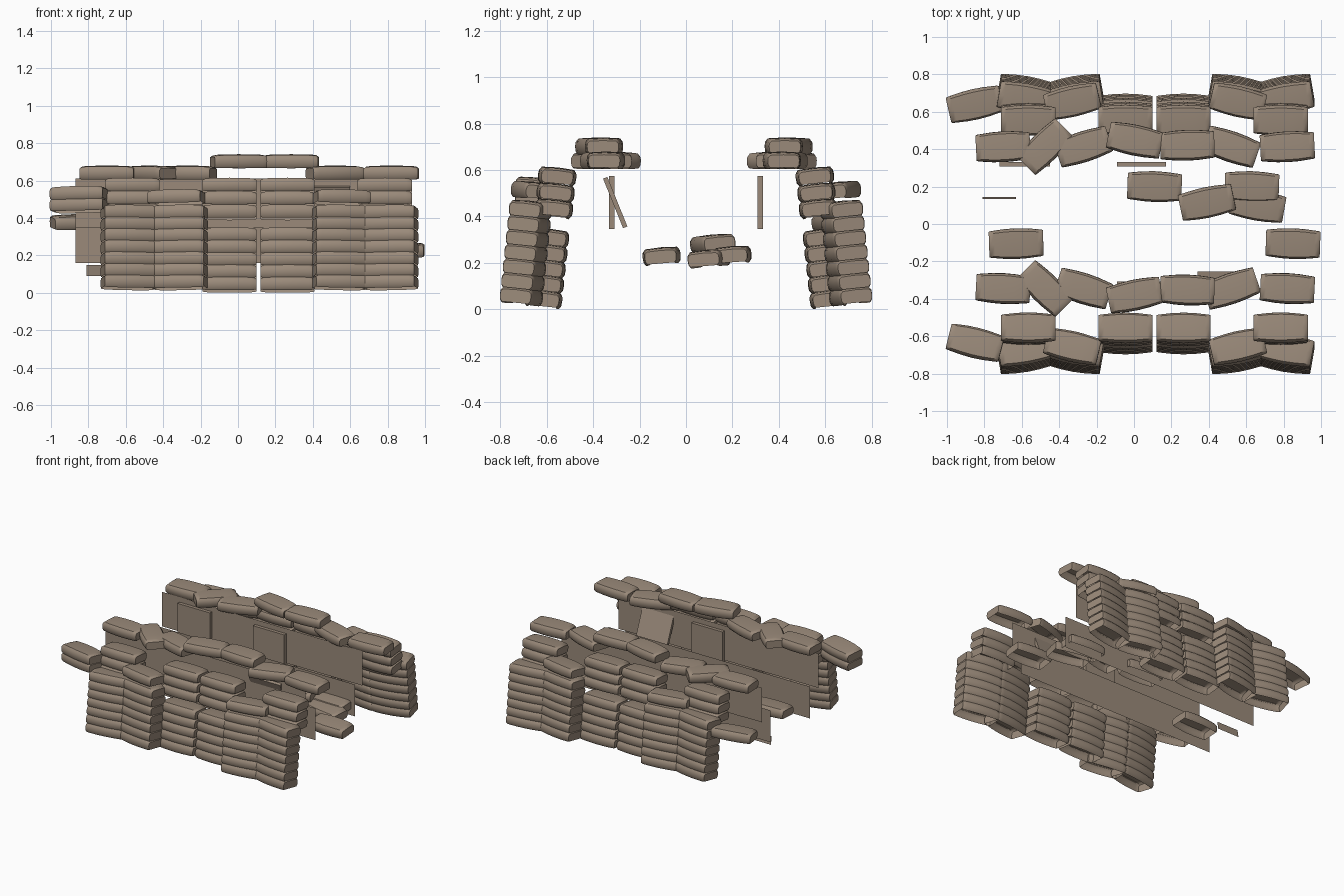
import bpy, bmesh, math
from mathutils import Matrix

if "Cube" in bpy.data.objects:
    bpy.data.objects.remove(bpy.data.objects["Cube"])


def material(name, rgb):
    m = bpy.data.materials.new(name)
    m.diffuse_color = (*rgb, 1)
    m.use_nodes = True
    m.node_tree.nodes["Principled BSDF"].inputs["Base Color"].default_value = m.diffuse_color
    return m


earth = material("burlap_brown", (0.325, 0.255, 0.195))


# One sandbag: a lofted shell, open underneath, shared by every bag
def make_bag_mesh():
    bm = bmesh.new()
    section = [(-.42, -.5), (-.485, -.32), (-.5, 0), (-.485, .26), (-.42, .45),
               (0, .5), (.42, .45), (.485, .26), (.5, 0), (.485, -.32), (.42, -.5)]
    stations = [(-.145, .136, .048), (-.135, .143, .064), (-.115, .148, .070),
                (-.06, .160, .074), (0, .165, .075), (.06, .160, .074),
                (.115, .148, .070), (.135, .143, .064), (.145, .136, .048)]
    rings = [[bm.verts.new((x, w * y, h * z if z > 0 else (h * .4 + .045) * z)) for y, z in section]
             for x, w, h in stations]
    for a, b in zip(rings, rings[1:]):
        for i in range(len(section) - 1):
            bm.faces.new((a[i], a[i + 1], b[i + 1], b[i]))
    bm.faces.new(rings[0])
    bm.faces.new(rings[-1])
    bmesh.ops.recalc_face_normals(bm, faces=bm.faces)
    if sum(f.normal.z * f.calc_area() for f in bm.faces) < 0:
        bmesh.ops.reverse_faces(bm, faces=bm.faces)
    for f in bm.faces:
        f.smooth = True
    for e in bm.edges:
        if len(e.link_faces) == 2 and e.calc_face_angle() > math.radians(45):
            e.smooth = False
    me = bpy.data.meshes.new("sandbag")
    bm.to_mesh(me)
    bm.free()
    me.materials.append(earth)
    return me


bag_mesh = make_bag_mesh()


def bag(name, x, y, z, yaw=0, tilt=0):
    ob = bpy.data.objects.new(name, bag_mesh)
    bpy.context.collection.objects.link(ob)
    ob.matrix_world = (Matrix.Translation((x, y, z)) @ Matrix.Rotation(math.radians(tilt), 4, 'X')
                       @ Matrix.Rotation(math.radians(yaw), 4, 'Z'))


# Upright board; thickness 0 gives a single sheet
def board(name, x0, x1, y, z0, z1, thick=0, tilt=0):
    bm = bmesh.new()
    if thick:
        bmesh.ops.create_cube(bm, size=1, matrix=Matrix.Diagonal((x1 - x0, thick, z1 - z0, 1)))
    else:
        bmesh.ops.create_grid(bm, x_segments=1, y_segments=1, size=.5,
                              matrix=Matrix.Rotation(math.pi / 2, 4, 'X')
                              @ Matrix.Diagonal((x1 - x0, z1 - z0, 1, 1)))
    me = bpy.data.meshes.new(name)
    bm.to_mesh(me)
    bm.free()
    me.materials.append(earth)
    ob = bpy.data.objects.new(name, me)
    bpy.context.collection.objects.link(ob)
    ob.location = ((x0 + x1) / 2, y, (z0 + z1) / 2)
    ob.rotation_euler.x = math.radians(tilt)


# Two mirrored walls: s = -1 is the front one, s = 1 the back one
for s, side in ((-1, "front"), (1, "back")):
    def wall_bag(part, x, y, z, yaw=0, tilt=6):
        bag(f"{side}_{part}", x, s * y, z, s * yaw, s * tilt)

    # outer leaning stacks, set at alternating angles
    for x, yaw, extra in ((-.58, -10, 0), (-.315, 10, 1), (.55, -10, 1), (.81, 10, 0)):
        for i in range(7):
            z = .058 + .062 * i
            wall_bag("outer_stack_bag", x, .715 - .105 * z, z, yaw)
        if extra:
            wall_bag("outer_top_bag", x - .015 if x < 0 else x + .005, .655, .512, yaw * 1.3)
    # straight inner stacks, with a gap in the middle ones
    for x in (-.045, .265):
        for z in (.045, .111, .177, .243, .309, .432, .503, .574):
            wall_bag("inner_stack_bag", x, .62 - .112 * z, z)
    for x in (-.565, .785):
        for z in (.436, .505, .574):
            wall_bag("upper_stack_bag", x, .612 - .1 * z, z)

    # loose bags along the parapet
    off = .345 if s < 0 else .413
    for x, dy, z, yaw in ((-.70, 0, .642, 3), (-.475, 0, .642, 45), (-.27, 0, .642, 18),
                          (.005, .035, .703, -12), (.285, .008, .703, 2),
                          (.52, 0, .642, -19), (.82, 0, .642, 3)):
        wall_bag("parapet_bag", x, off + dy, z, yaw, 0)

    # long revetment sheets, upper one set back from the lower one
    board(f"{side}_upper_long_board", -.87, .80, s * .338, .35, .61)
    board(f"{side}_lower_long_board", -.87, .81, s * .235, .16, .40)

# Bags poking out of the left ends
for z in (.47, .53):
    bag("front_end_bag", -.85, -.635, z, -14, -6)
bag("back_end_bag", -.85, .64, .38, 13, 6)

# Short boards leaning on the inner faces
board("front_short_board", -.09, .17, -.32, .345, .575, .025)
board("front_leaning_board", .34, .60, -.305, .345, .575, .02, 22)
board("back_short_board", -.09, .17, .32, .345, .575, .025)
board("back_left_short_board", -.72, -.45, .32, .345, .575, .025)
board("trench_scrap_board", -.81, -.63, .14, .09, .15, 0, 10)

# Bags lying in the trench
for x, y, z, yaw, tilt in ((.11, .20, .235, -2, 4), (.63, .20, .235, -2, 4),
                           (.39, .115, .285, 12, 5), (.66, .10, .22, -10, 5),
                           (-.63, -.105, .23, 2, 5), (.85, -.105, .23, -2, 5)):
    bag("trench_bag", x, y, z, yaw, tilt)
